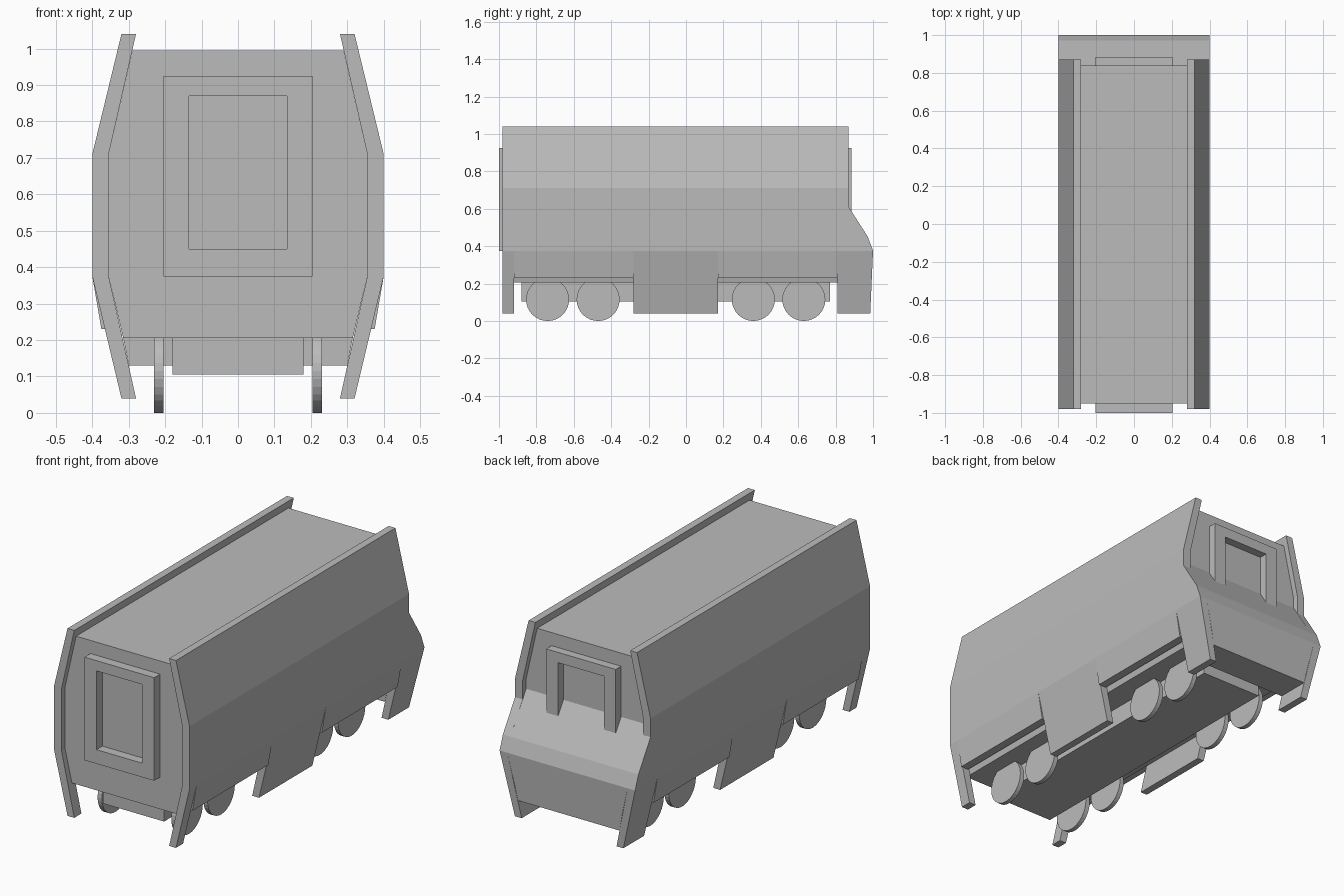
import bpy, math

if "Cube" in bpy.data.objects:
    bpy.data.objects.remove(bpy.data.objects["Cube"])

grey = bpy.data.materials.new("mid_grey")
grey.diffuse_color = (0.5, 0.5, 0.5, 1)
grey.use_nodes = True
grey.node_tree.nodes["Principled BSDF"].inputs["Base Color"].default_value = grey.diffuse_color


def make(name, verts, faces):
    me = bpy.data.meshes.new(name)
    me.from_pydata(verts, [], faces)
    me.materials.append(grey)
    ob = bpy.data.objects.new(name, me)
    bpy.context.collection.objects.link(ob)
    return ob


def loft(name, levels):
    """Solid from stacked rectangles (z, x0, x1, y0, y1), listed from bottom to top."""
    verts, faces = [], [(3, 2, 1, 0)]
    for z, x0, x1, y0, y1 in levels:
        verts += [(x0, y0, z), (x1, y0, z), (x1, y1, z), (x0, y1, z)]
    for k in range(len(levels) - 1):
        a = 4 * k
        for i in range(4):
            j = (i + 1) % 4
            faces.append((a + i, a + j, a + 4 + j, a + 4 + i))
    a = 4 * (len(levels) - 1)
    faces.append((a, a + 1, a + 2, a + 3))
    return make(name, verts, faces)


def box(name, x0, x1, y0, y1, z0, z1):
    return loft(name, [(z0, x0, x1, y0, y1), (z1, x0, x1, y0, y1)])


def mirror(ob):
    m = ob.modifiers.new("mirror", 'MIRROR')
    m.use_axis[0] = True
    return ob


# Main hull with sloping nose at the rear end
hull = [(0.205, 0.315, 0.992), (0.375, 0.355, 1.0), (0.45, 0.355, 0.972),
        (0.655, 0.355, 0.84), (0.71, 0.355, 0.84), (0.995, 0.29, 0.84)]
loft("hull", [(z, -x, x, -0.95, y) for z, x, y in hull])
loft("nose_chin", [(0.13, -0.30, 0.30, 0.81, 0.988), (0.205, -0.315, 0.315, 0.81, 0.992)])

# Armoured side panels, bent in three planes
panel = [(0.375, 0.355, 0.40, 1.0), (0.45, 0.355, 0.40, 0.972), (0.61, 0.355, 0.40, 0.87),
         (0.71, 0.355, 0.40, 0.87), (1.04, 0.28, 0.32, 0.87)]
mirror(loft("side_panel", [(z, a, b, -0.98, y) for z, a, b, y in panel]))

# Long skirts that reach down low
for name, y0, y1, y1_low in (("front_skirt", -0.98, -0.92, -0.92),
                             ("middle_skirt", -0.28, 0.17, 0.17),
                             ("rear_skirt", 0.81, 1.0, 0.985)):
    mirror(loft(name, [(0.04, 0.28, 0.32, y0, y1_low), (0.375, 0.355, 0.40, y0, y1)]))

# Short flared skirts above the wheels
for name, y0, y1 in (("front_wheel_guard", -0.92, -0.28), ("rear_wheel_guard", 0.17, 0.81)):
    mirror(loft(name, [(0.23, 0.33, 0.375, y0, y1), (0.375, 0.355, 0.40, y0, y1)]))

# Undercarriage
box("undercarriage", -0.18, 0.18, -0.88, 0.77, 0.105, 0.215)

# Wheels
for i, y in enumerate((-0.74, -0.47, 0.36, 0.63)):
    n = 32
    ring = [(y + 0.115 * math.cos(2 * math.pi * k / n),
             0.115 + 0.115 * math.sin(2 * math.pi * k / n)) for k in range(n)]
    verts = [(0.205, a, b) for a, b in ring] + [(0.23, a, b) for a, b in ring]
    faces = [tuple(reversed(range(n))), tuple(range(n, 2 * n))]
    faces += [(k, (k + 1) % n, n + (k + 1) % n, n + k) for k in range(n)]
    mirror(make(f"wheel_{i + 1}", verts, faces))

# Front door frame
mirror(box("front_frame_post", 0.135, 0.205, -1.0, -0.95, 0.375, 0.925))
box("front_frame_sill", -0.135, 0.135, -1.0, -0.95, 0.375, 0.45)
box("front_frame_lintel", -0.135, 0.135, -1.0, -0.95, 0.87, 0.925)

# Rear window frame, open at the bottom where it meets the slope
mirror(box("rear_frame_post", 0.135, 0.205, 0.83, 0.885, 0.58, 0.925))
box("rear_frame_lintel", -0.135, 0.135, 0.83, 0.885, 0.87, 0.925)
